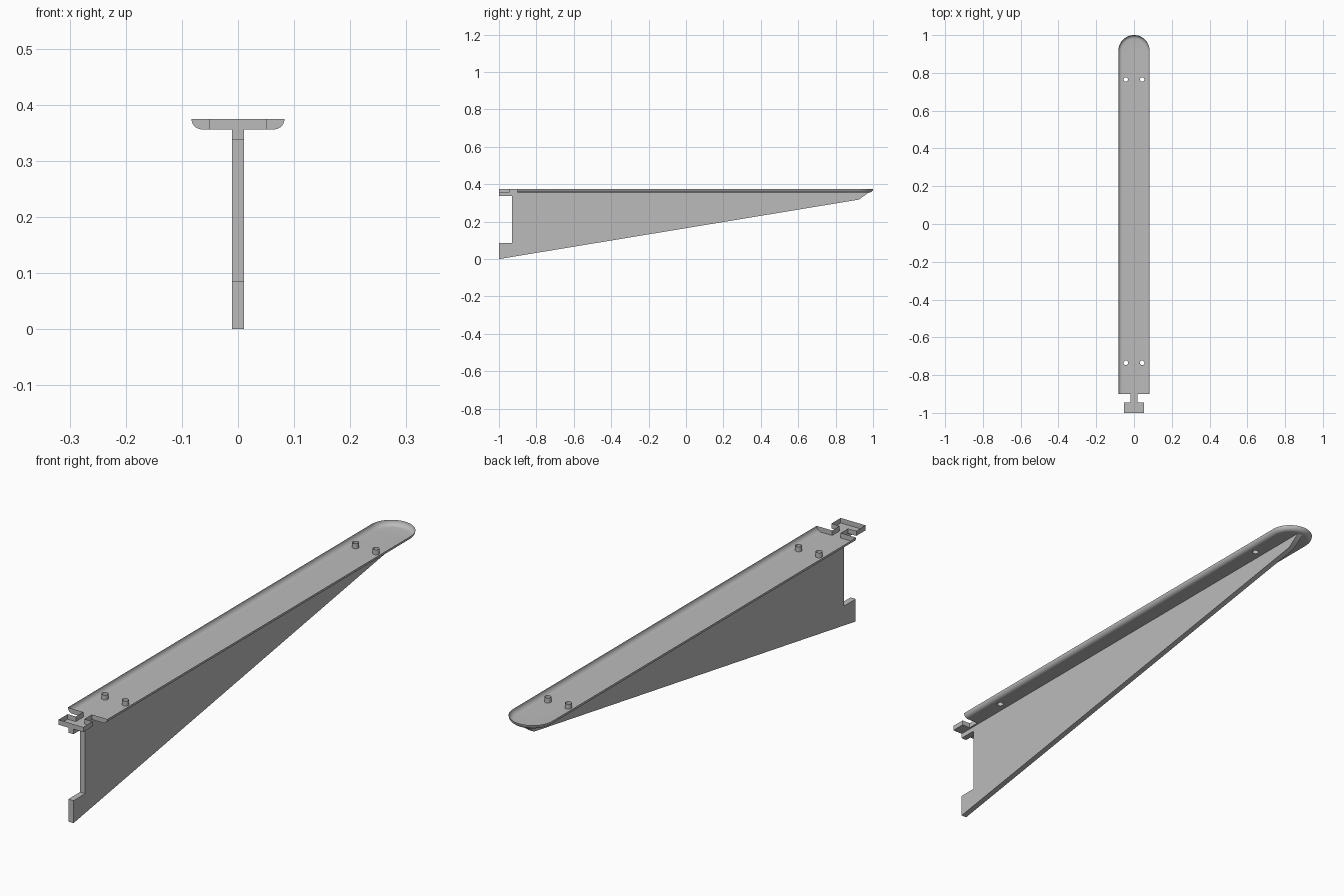
import bpy, bmesh, math

cube = bpy.data.objects.get("Cube")
if cube:
    bpy.data.objects.remove(cube)

grey = bpy.data.materials.new("plain grey")
grey.use_nodes = True
colour = (0.5, 0.5, 0.5, 1)
grey.diffuse_color = colour
grey.node_tree.nodes["Principled BSDF"].inputs["Base Color"].default_value = colour

HALF, FLOOR, TOP, FRONT = 0.083, 0.356, 0.375, -0.9
FILLET = TOP - FLOOR
NECK, HEAD, HEAD_BACK = 0.018, 0.052, -0.945
ARC, STEPS, SIDES = 24, 6, 16


def finish(name, bm):
    bmesh.ops.remove_doubles(bm, verts=bm.verts, dist=0.00005)
    mesh = bpy.data.meshes.new(name)
    bm.to_mesh(mesh)
    bm.free()
    mesh.materials.append(grey)
    obj = bpy.data.objects.new(name, mesh)
    bpy.context.collection.objects.link(obj)
    bpy.context.view_layer.objects.active = obj
    obj.select_set(True)
    bpy.ops.object.shade_smooth_by_angle(angle=math.radians(30))
    obj.select_set(False)
    return obj


def strip(bm, low, high, closed=False):
    """Join two matching rows of vertices with quads."""
    n = len(low)
    for i in range(n if closed else n - 1):
        j = (i + 1) % n
        bm.faces.new((low[i], low[j], high[j], high[i]))


def row(bm, points, z):
    return [bm.verts.new((x, y, z)) for x, y in points]


def long_outline(radius):
    """Right front corner, round the back end, to the left front corner."""
    arc = [math.pi * i / ARC for i in range(ARC + 1)]
    centre = 1 - HALF
    return ([(radius, FRONT)]
            + [(radius * math.cos(a), centre + radius * math.sin(a)) for a in arc]
            + [(-radius, FRONT)])


# Open tray: rounded lower edge along the sides and back
bm = bmesh.new()
rings = []
for k in range(STEPS + 1):
    a = math.pi / 2 * k / STEPS
    rings.append(row(bm, long_outline(HALF - FILLET * (1 - math.sin(a))),
                     TOP - FILLET * math.cos(a)))
for low, high in zip(rings, rings[1:]):
    strip(bm, low, high)

# Upright walls round the T-shaped front tab
half_tab = [(NECK, FRONT), (NECK, HEAD_BACK), (HEAD, HEAD_BACK), (HEAD, -1)]
tab = [(-x, y) for x, y in half_tab] + half_tab[::-1]
tab_low, tab_high = row(bm, tab, FLOOR), row(bm, tab, TOP)
strip(bm, tab_low, tab_high)

# End walls beside the neck, following the rounded edge
bm.faces.new([tab_low[-1]] + [r[0] for r in rings] + [tab_high[-1]])
bm.faces.new([tab_low[0]] + [r[-1] for r in rings] + [tab_high[0]])

# Screw hole sleeves, open at both ends
loops = [rings[0] + tab_low]
for y in (-0.735, 0.765):
    for x in (-0.043, 0.043):
        circle = [(x + 0.012 * math.cos(t), y + 0.012 * math.sin(t))
                  for t in (2 * math.pi * i / SIDES for i in range(SIDES))]
        low = row(bm, circle, FLOOR)
        strip(bm, low, row(bm, circle, TOP), closed=True)
        loops.append(low)

# Floor with the holes left out
edges = []
for loop in loops:
    for a, b in zip(loop, loop[1:] + loop[:1]):
        edges.append(bm.edges.get((a, b)) or bm.edges.new((a, b)))
bmesh.ops.triangle_fill(bm, edges=edges, use_beauty=True, normal=(0, 0, -1))
finish("top_tray", bm)

# Tapered upright web with a notch at the front
profile = [(-1, 0), (0.925, 0.318), (0.977, FLOOR), (-1, FLOOR), (-1, 0.337),
           (-0.93, 0.337), (-0.93, 0.085), (-1, 0.085)]
bm = bmesh.new()
sides = [[bm.verts.new((x, y, z)) for y, z in profile] for x in (-0.011, 0.011)]
for side in sides:
    bm.faces.new(side)
strip(bm, sides[0], sides[1], closed=True)
bmesh.ops.recalc_face_normals(bm, faces=bm.faces)
finish("support_web", bm)
